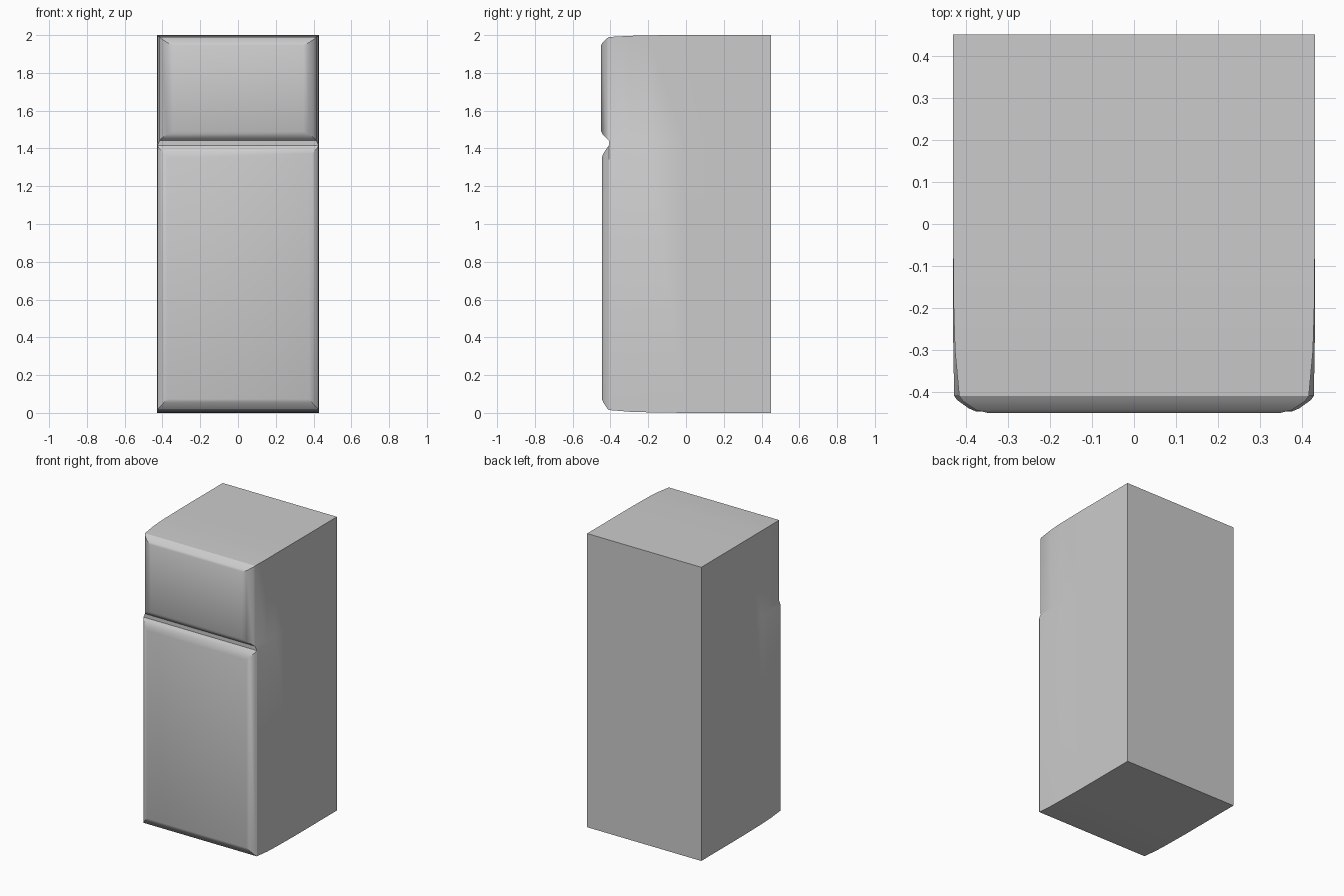
import bpy, bmesh, math

if "Cube" in bpy.data.objects:
    bpy.data.objects.remove(bpy.data.objects["Cube"])

# Rings running back to front: (y, half width, z bottom, z top)
UPPER = [(0.45, 0.43, 1.43, 2.0), (0.0, 0.43, 1.43, 2.0),
         (-0.2, 0.428, 1.432, 1.999), (-0.3, 0.425, 1.435, 1.996),
         (-0.408, 0.415, 1.442, 1.99),
         (-0.42, 0.407, 1.452, 1.982), (-0.442, 0.375, 1.475, 1.96),
         (-0.449, 0.345, 1.49, 1.947)]
LOWER = [(0.45, 0.43, 0.0, 1.43), (0.0, 0.43, 0.0, 1.43),
         (-0.2, 0.43, 0.003, 1.428), (-0.3, 0.429, 0.006, 1.425),
         (-0.408, 0.427, 0.015, 1.416),
         (-0.418, 0.42, 0.025, 1.403), (-0.438, 0.392, 0.055, 1.372),
         (-0.445, 0.375, 0.073, 1.352)]
SEAM = 4  # index of the ring where the two doors separate

bm = bmesh.new()


def make_rings(table):
    return [[bm.verts.new(p) for p in
             ((-x, y, z0), (x, y, z0), (x, y, z1), (-x, y, z1))]
            for y, x, z0, z1 in table]


def skin(rings, hidden_side):
    # Join rings; leave out the wall between the doors behind the seam
    for i, (a, b) in enumerate(zip(rings, rings[1:])):
        for k in range(4):
            if i < SEAM and k == hidden_side:
                continue
            n = (k + 1) % 4
            bm.faces.new((a[k], a[n], b[n], b[k]))
    bm.faces.new(rings[0])
    bm.faces.new(rings[-1])


up, low = make_rings(UPPER), make_rings(LOWER)
skin(up, 0)
skin(low, 2)

# Tapering side seams and the groove floor
for i in range(SEAM):
    for u, l in ((0, 3), (1, 2)):
        bm.faces.new((up[i][u], up[i + 1][u], low[i + 1][l], low[i][l]))
bm.faces.new((up[SEAM][0], up[SEAM][1], low[SEAM][2], low[SEAM][3]))

bmesh.ops.remove_doubles(bm, verts=bm.verts, dist=1e-5)
bmesh.ops.dissolve_degenerate(bm, edges=bm.edges, dist=1e-5)
bmesh.ops.recalc_face_normals(bm, faces=bm.faces)

# Two-door refrigerator cabinet
mesh = bpy.data.meshes.new("refrigerator_cabinet")
bm.to_mesh(mesh)
bm.free()
cabinet = bpy.data.objects.new("refrigerator_cabinet", mesh)
bpy.context.collection.objects.link(cabinet)
bpy.context.view_layer.objects.active = cabinet
cabinet.select_set(True)
bpy.ops.object.shade_smooth_by_angle(angle=math.radians(30))
